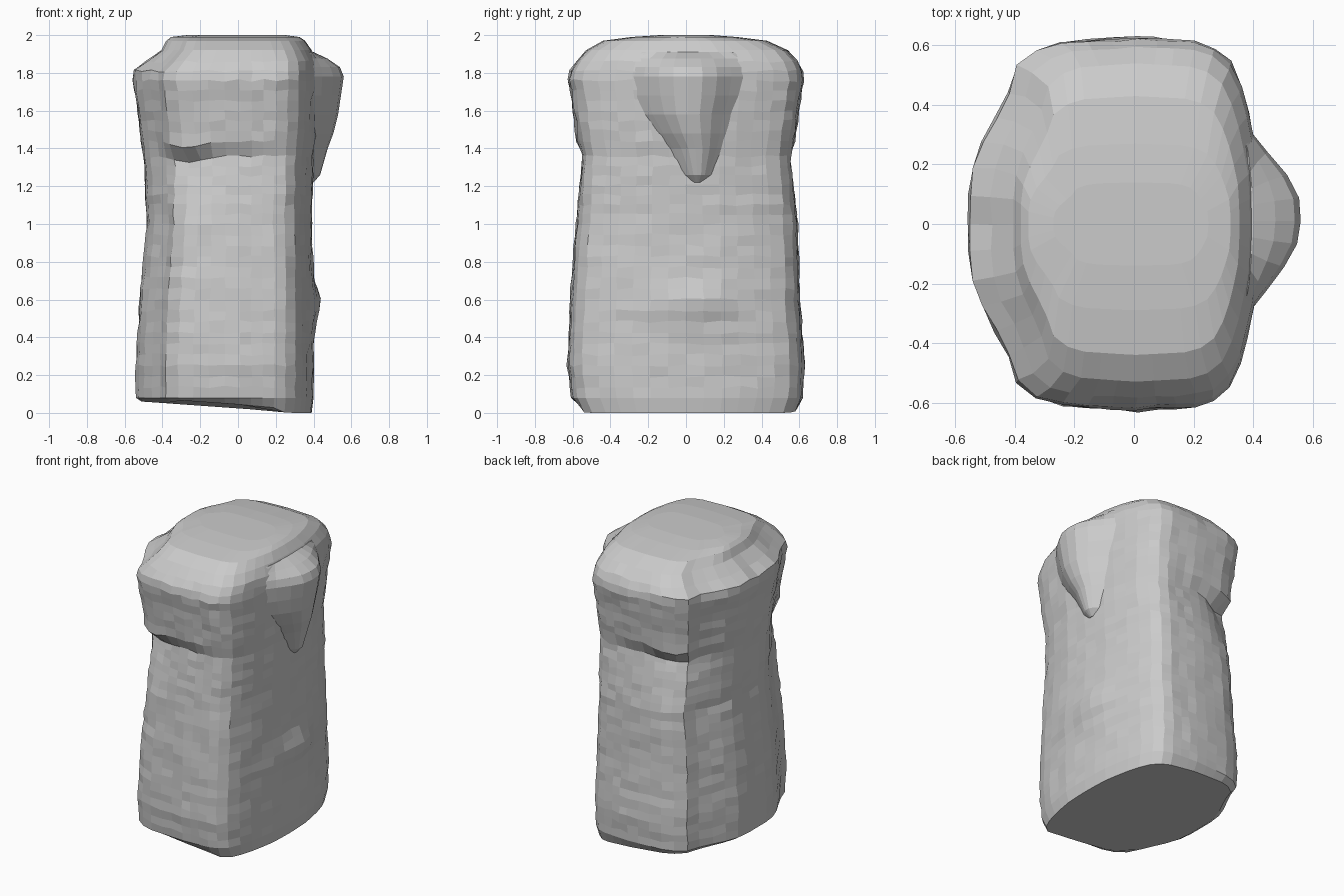
import bpy, bmesh, math, random
from mathutils import Vector

if "Cube" in bpy.data.objects:
    bpy.data.objects.remove(bpy.data.objects["Cube"])
random.seed(4)

# Levels of the block: z, left reach, right reach, front reach, back reach
LEVELS = [
    (0.02, .51, .39, .57, .59), (0.08, .54, .40, .61, .62), (0.25, .54, .40, .63, .63),
    (0.60, .52, .40, .615, .605), (1.00, .48, .39, .585, .595), (1.36, .50, .40, .565, .57),
    (1.44, .51, .41, .58, .58), (1.60, .53, .42, .60, .60), (1.76, .555, .425, .625, .625),
    (1.81, .55, .425, .615, .62), (1.86, .48, .42, .585, .595), (1.92, .405, .39, .53, .54),
    (1.97, .38, .355, .44, .43), (1.99, .355, .325, .29, .27), (2.00, .27, .25, .14, .14)]

# Front half of the plan outline, from the left middle round to the right middle
HALF = [(-1, 0), (-1, -.25), (-.93, -.43), (-.78, -.68), (-.70, -.88), (-.52, -.97),
        (0, -1), (.48, -.98), (.70, -.93), (.81, -.82), (.92, -.56), (.99, -.28), (1, 0)]
OUTLINE = HALF + [(x, -y) for x, y in HALF[-2:0:-1]]


def resample(points, count, closed=False):
    """Evenly spaced points along a polyline."""
    pts = [Vector(p) for p in points] + ([Vector(points[0])] if closed else [])
    lengths = [(b - a).length for a, b in zip(pts, pts[1:])]
    step, out = sum(lengths) / count, []
    for i in range(count):
        d, k = i * step, 0
        while k < len(lengths) - 1 and d > lengths[k]:
            d -= lengths[k]
            k += 1
        out.append(pts[k].lerp(pts[k + 1], d / lengths[k]))
    return out


def bell(value, centre, width):
    return math.exp(-((value - centre) / width) ** 2)


def loft(name, rings):
    """Skin closed rings and cap both ends."""
    bm = bmesh.new()
    rows = [[bm.verts.new(p) for p in ring] for ring in rings]
    for a, b in zip(rows, rows[1:]):
        for i in range(len(a)):
            j = (i + 1) % len(a)
            bm.faces.new((a[i], a[j], b[j], b[i]))
    bm.faces.new(rows[0])
    bm.faces.new(rows[-1])
    bmesh.ops.recalc_face_normals(bm, faces=bm.faces)
    mesh = bpy.data.meshes.new(name)
    bm.to_mesh(mesh)
    bm.free()
    obj = bpy.data.objects.new(name, mesh)
    bpy.context.collection.objects.link(obj)
    return obj


# Insert extra levels between the widely spaced ones
levels = []
for a, b in zip(LEVELS, LEVELS[1:]):
    n = max(1, round((b[0] - a[0]) / 0.055))
    levels += [tuple(p + (q - p) * i / n for p, q in zip(a, b)) for i in range(n)]
levels.append(LEVELS[-1])

# Main block with hooded overhang, hollowed left corners and a worn surface
outline = resample(OUTLINE, 44, closed=True)
rings = []
for z0, left, right, front, back in levels:
    ring = []
    for u, v in outline:
        x = u * (left if u < 0 else right)
        y = v * (front if v < 0 else back)
        z = z0
        face = abs(v) ** 4
        corner = bell(u, -.62, .25) * face
        if 0.95 < z < 1.5:
            # brow edge sags at the left corners
            z -= 0.07 * corner * bell(z0, 1.40, .08)
            # hollow under the brow, deepest at the left corners
            hollow = min(1, max(0, (1.42 - z0) / .05)) * max(0, (z0 - 1.0) / .4)
            cut = hollow * (0.025 * face * bell(u, -.15, .6) + 0.085 * corner)
            y -= math.copysign(cut, v)
            x += hollow * 0.05 * corner
        # low bump on the right side
        if u > 0:
            x += 0.04 * bell(z0, .58, .11) * bell(y, .05, .18)
        if 0.1 < z0 < 1.9:
            x += random.uniform(-.005, .005)
            y += random.uniform(-.005, .005)
            z += random.uniform(-.008, .008)
        # uneven foot, lowest on the right
        if z0 < 0.03:
            z = max(0, 0.025 - 0.035 * u + 0.02 * (v < -.8) * (u < .5))
        ring.append((x, y, z))
    rings.append(ring)
loft("block_body", rings)

# Beak on the right side: z, outer reach, half width, middle y
BEAK = [(1.22, .40, .03, .06), (1.26, .435, .08, .06), (1.40, .475, .15, .05),
        (1.48, .505, .20, .03), (1.58, .53, .25, .01), (1.68, .545, .29, .01),
        (1.78, .56, .31, .01), (1.83, .54, .30, .01), (1.875, .475, .27, .01),
        (1.91, .40, .22, .01)]
SECTION = [(-1.1, -.25), (-1, 0), (-.75, .35), (-.5, .68), (-.25, .93), (0, 1),
           (.25, .97), (.5, .74), (.75, .36), (1, 0), (1.1, -.25)]
loft("side_beak", [[(.385 + (reach - .385) * h, mid + half * s, z) for s, h in SECTION]
                   for z, reach, half, mid in BEAK])
